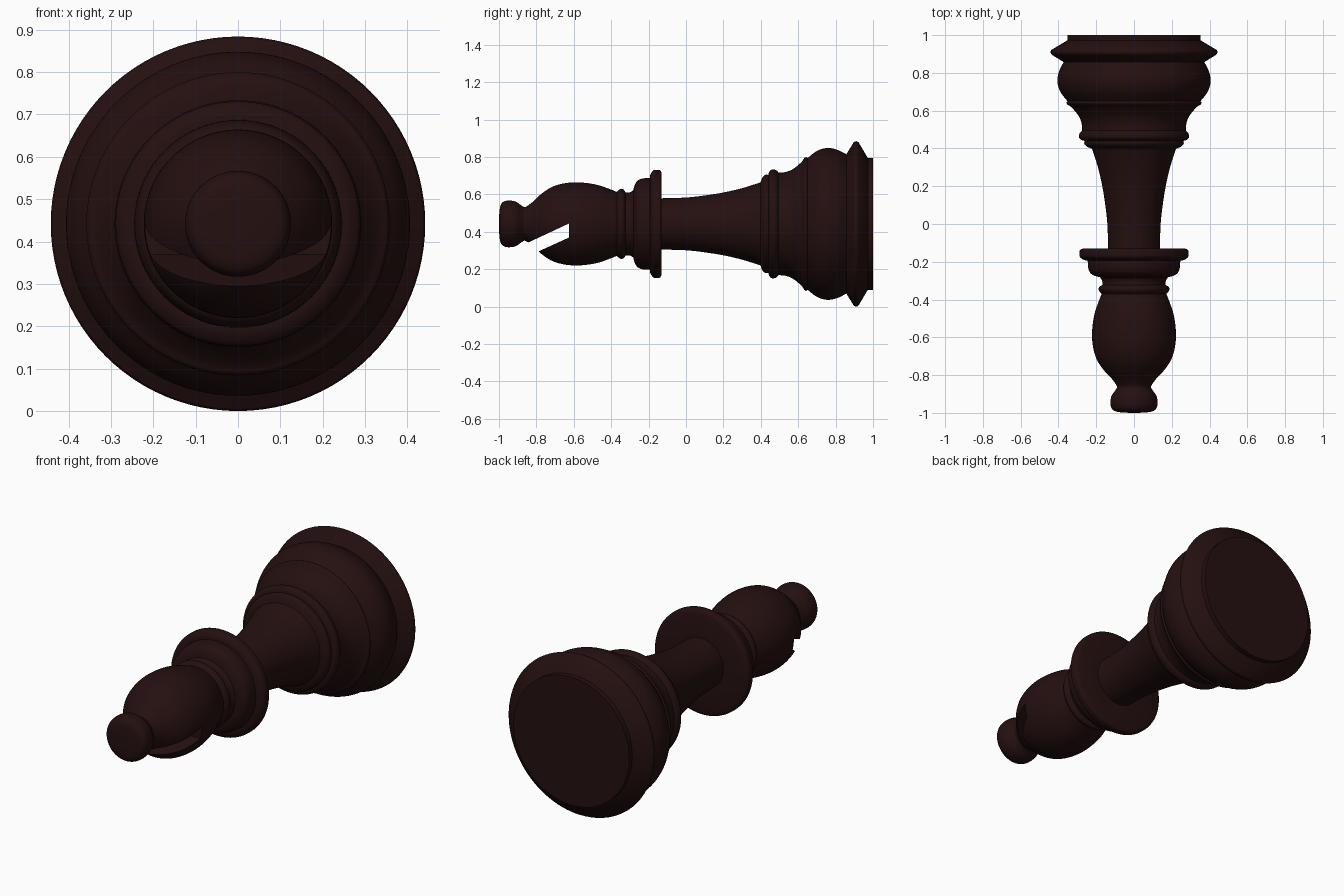
import bpy, bmesh, math

if "Cube" in bpy.data.objects:
    bpy.data.objects.remove(bpy.data.objects["Cube"])

AXIS_Z = 0.442
SIDES = 96

wood = bpy.data.materials.new("dark_brown_wood")
wood.diffuse_color = (0.018, 0.005, 0.005, 1)
wood.use_nodes = True
wood.node_tree.nodes["Principled BSDF"].inputs["Base Color"].default_value = wood.diffuse_color


def spline(pts, steps=5):
    """Smooth curve through (y, radius) points; two points give a straight line."""
    if len(pts) == 2:
        return list(pts)
    p = [pts[0]] + list(pts) + [pts[-1]]
    out = []
    for i in range(1, len(p) - 2):
        a, b, c, d = p[i - 1:i + 3]
        for s in range(steps):
            t = s / steps
            out.append(tuple(0.5 * (2 * b[k] + (c[k] - a[k]) * t
                       + (2 * a[k] - 5 * b[k] + 4 * c[k] - d[k]) * t * t
                       + (3 * b[k] - a[k] - 3 * c[k] + d[k]) * t ** 3) for k in (0, 1)))
    return out + [pts[-1]]


def finish(ob):
    ob.data.materials.clear()
    ob.data.materials.append(wood)
    bpy.ops.object.select_all(action='DESELECT')
    ob.select_set(True)
    bpy.context.view_layer.objects.active = ob
    bpy.ops.object.shade_smooth_by_angle(angle=math.radians(32))


def lathe(name, segments):
    """Turn curve segments (y falling) about the lying axis; joins stay sharp."""
    prof = []
    for seg in segments:
        for q in spline(seg):
            if not prof or math.dist(q, prof[-1]) > 1e-5:
                prof.append(q)
    bm = bmesh.new()
    rings = []
    for y, r in prof:
        if r < 1e-5:
            rings.append([bm.verts.new((0, y, AXIS_Z))] * SIDES)
        else:
            rings.append([bm.verts.new((r * math.cos(2 * math.pi * j / SIDES), y,
                                        AXIS_Z + r * math.sin(2 * math.pi * j / SIDES)))
                          for j in range(SIDES)])
    for a, b in zip(rings, rings[1:]):
        for j in range(SIDES):
            k = (j + 1) % SIDES
            bm.faces.new(list(dict.fromkeys((a[j], a[k], b[k], b[j]))))
    me = bpy.data.meshes.new(name)
    bm.to_mesh(me)
    bm.free()
    ob = bpy.data.objects.new(name, me)
    bpy.context.collection.objects.link(ob)
    finish(ob)
    return ob


# Base: foot disc, pointed rim, rounded belly, concave shoulder
lathe("base", [
    [(1, 0), (1, 0.353)],
    [(1, 0.353), (0.972, 0.353)],
    [(0.972, 0.353), (0.922, 0.437)],
    [(0.922, 0.437), (0.91, 0.442), (0.897, 0.437)],
    [(0.897, 0.437), (0.857, 0.372)],
    [(0.857, 0.372), (0.81, 0.396), (0.755, 0.406), (0.70, 0.39), (0.65, 0.352)],
    [(0.65, 0.352), (0.642, 0.358), (0.632, 0.352)],
    [(0.632, 0.352), (0.615, 0.328), (0.57, 0.292), (0.53, 0.277), (0.495, 0.274)],
])
# Ring where the stem meets the base
lathe("base_ring", [
    [(0.495, 0.274), (0.482, 0.287), (0.46, 0.291), (0.446, 0.28), (0.44, 0.262)],
    [(0.44, 0.262), (0.425, 0.263), (0.41, 0.25), (0.398, 0.222)],
])
# Tapering stem
lathe("stem", [
    [(0.398, 0.222), (0.3, 0.191), (0.2, 0.168), (0.1, 0.152), (0, 0.141), (-0.13, 0.137)],
])
# Collar: wide flange, second disc, thin bead
lathe("collar", [
    [(-0.13, 0.137), (-0.13, 0.27)],
    [(-0.13, 0.27), (-0.138, 0.286), (-0.155, 0.289), (-0.175, 0.286), (-0.19, 0.265), (-0.194, 0.245)],
    [(-0.194, 0.245), (-0.23, 0.243), (-0.258, 0.232), (-0.274, 0.208), (-0.282, 0.18)],
    [(-0.282, 0.18), (-0.30, 0.169), (-0.323, 0.168)],
    [(-0.323, 0.168), (-0.332, 0.182), (-0.345, 0.188), (-0.358, 0.182), (-0.37, 0.171)],
])

# Head: closed so the slot can be cut
HEAD_TOP, HEAD_END = -0.37, -0.85
head = lathe("head", [
    [(HEAD_TOP, 0), (HEAD_TOP, 0.171)],
    [(HEAD_TOP, 0.171), (-0.41, 0.187), (-0.48, 0.21), (-0.57, 0.222), (-0.65, 0.217),
     (-0.72, 0.196), (-0.78, 0.155), (-0.82, 0.117), (HEAD_END, 0.095)],
    [(HEAD_END, 0.095), (HEAD_END, 0)],
])

# Slanted slot through the underside of the head
slot = [(-0.626, 0.444), (-0.626, 0.369), (-0.89, 0.249), (-0.89, 0.321)]
bm = bmesh.new()
left = [bm.verts.new((-0.4, y, z)) for y, z in slot]
right = [bm.verts.new((0.4, y, z)) for y, z in slot]
bm.faces.new(left)
bm.faces.new(right[::-1])
for i in range(4):
    k = (i + 1) % 4
    bm.faces.new((left[k], left[i], right[i], right[k]))
bmesh.ops.recalc_face_normals(bm, faces=bm.faces)
me = bpy.data.meshes.new("slot_cutter")
bm.to_mesh(me)
bm.free()
cutter = bpy.data.objects.new("slot_cutter", me)
bpy.context.collection.objects.link(cutter)
cutter.hide_render = True
mod = head.modifiers.new("slot", 'BOOLEAN')
mod.operation = 'DIFFERENCE'
mod.solver = 'EXACT'
mod.object = cutter
bpy.context.view_layer.update()
cut = bpy.data.meshes.new_from_object(head.evaluated_get(bpy.context.evaluated_depsgraph_get()))
head.modifiers.clear()
head.data = cut
bpy.data.objects.remove(cutter)

# Remove the hidden end caps of the head
bm = bmesh.new()
bm.from_mesh(cut)
caps = [f for f in bm.faces if any(all(abs(v.co.y - e) < 1e-4 for v in f.verts)
                                   for e in (HEAD_TOP, HEAD_END))]
bmesh.ops.delete(bm, geom=caps, context='FACES')
bm.to_mesh(cut)
bm.free()
finish(head)

# Finial knob
lathe("finial", [
    [(HEAD_END, 0.095), (-0.865, 0.09), (-0.885, 0.102), (-0.91, 0.119), (-0.945, 0.125),
     (-0.975, 0.119), (-0.991, 0.1), (-0.998, 0.06), (-1, 0)],
])
